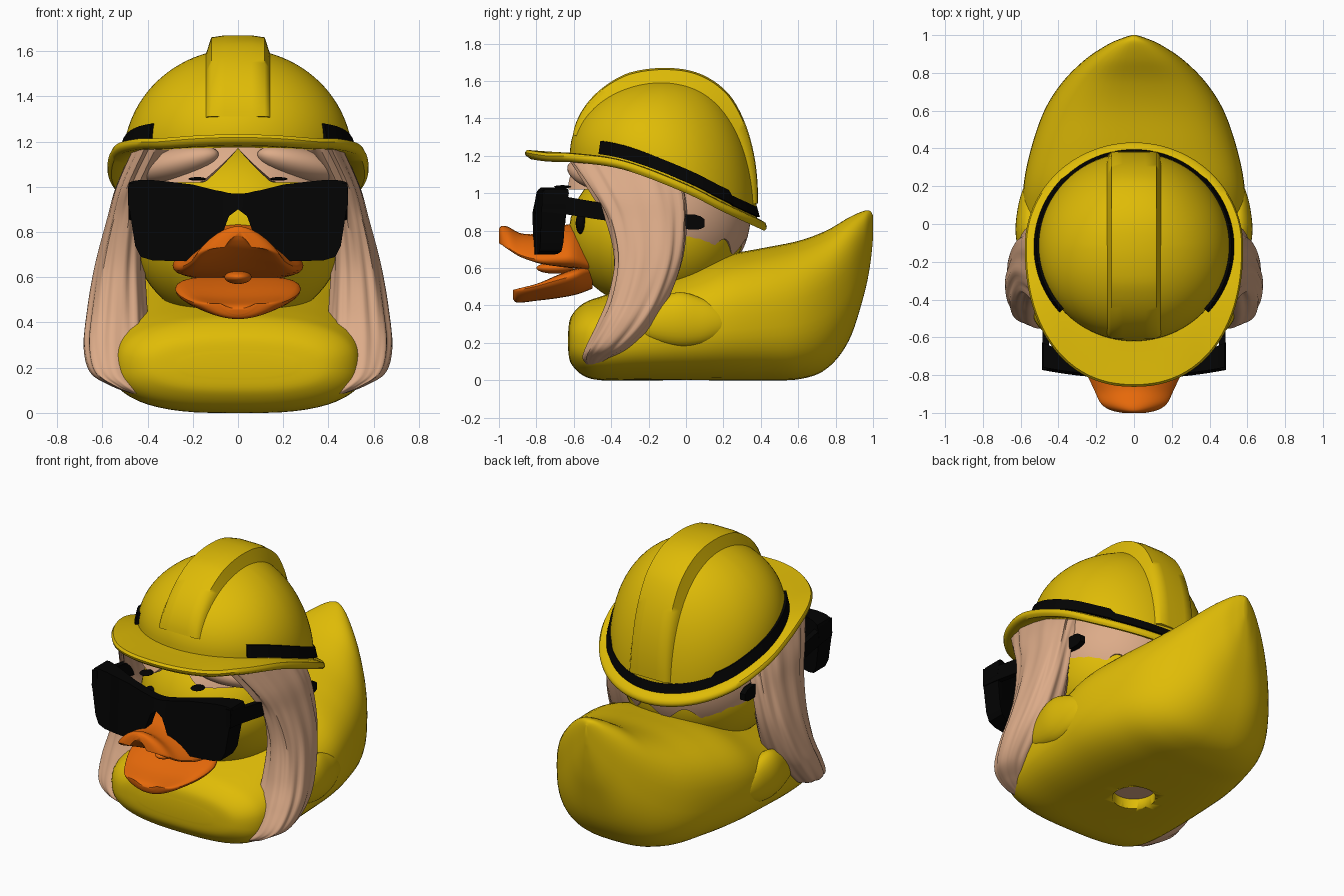
import bpy, bmesh, math
from math import sin, cos, pi, radians
from mathutils import Matrix

if "Cube" in bpy.data.objects:
    bpy.data.objects.remove(bpy.data.objects["Cube"])


def material(name, rgb):
    m = bpy.data.materials.new(name)
    m.diffuse_color = (*rgb, 1)
    m.use_nodes = True
    m.node_tree.nodes["Principled BSDF"].inputs["Base Color"].default_value = m.diffuse_color
    return m


YELLOW = material("yellow", (0.74, 0.50, 0.002))
SKIN = material("pale hair", (0.72, 0.41, 0.25))
ORANGE = material("orange", (0.79, 0.14, 0.003))
BLACK = material("black", (0.001, 0.001, 0.001))


def finish(name, bm, mat, angle=45):
    bmesh.ops.recalc_face_normals(bm, faces=bm.faces)
    me = bpy.data.meshes.new(name)
    bm.to_mesh(me)
    bm.free()
    me.materials.append(mat)
    for p in me.polygons:
        p.use_smooth = True
    me.set_sharp_from_angle(angle=radians(angle))
    ob = bpy.data.objects.new(name, me)
    bpy.context.collection.objects.link(ob)
    return ob


def loft(name, rings, mat, caps=(True, True), closed=True, angle=45):
    bm = bmesh.new()
    vs = [[bm.verts.new(p) for p in r] for r in rings]
    n = len(rings[0])
    for a, b in zip(vs, vs[1:]):
        for i in range(n if closed else n - 1):
            j = (i + 1) % n
            bm.faces.new((a[i], a[j], b[j], b[i]))
    if caps[0]:
        bm.faces.new(vs[0])
    if caps[1]:
        bm.faces.new(vs[-1])
    return finish(name, bm, mat, angle)


def dense(rows, n=6):
    """Catmull-Rom resampling of a few key sections."""
    out = []
    for i in range(len(rows) - 1):
        p = [rows[max(0, min(len(rows) - 1, i + k))] for k in (-1, 0, 1, 2)]
        for s in range(n):
            t = s / n
            out.append([0.5 * (2 * b + (c - a) * t + (2 * a - 5 * b + 4 * c - d) * t * t
                               + (3 * b - a - 3 * c + d) * t ** 3) for a, b, c, d in zip(*p)])
    return out + [list(rows[-1])]


def lookup(table, v):
    for (a, p), (b, q) in zip(table, table[1:]):
        if v <= b:
            return p + (q - p) * max(0, (v - a) / (b - a))
    return table[-1][1]


def spow(v, e):
    return math.copysign(abs(v) ** e, v)


def circle(n):
    return [2 * pi * i / n for i in range(n)]


def ball(name, loc, r, mat, seg=32, rot=None):
    bm = bmesh.new()
    bmesh.ops.create_uvsphere(bm, u_segments=seg, v_segments=seg * 2 // 3, radius=1)
    m = Matrix.Translation(loc) @ (rot or Matrix()) @ Matrix.Diagonal((*r, 1))
    bmesh.ops.transform(bm, matrix=m, verts=bm.verts)
    return finish(name, bm, mat)


def disc(name, r, z, depth, mat):
    bm = bmesh.new()
    bmesh.ops.create_cone(bm, cap_ends=True, segments=40, radius1=r, radius2=r, depth=depth,
                          matrix=Matrix.Translation((0, 0, z)))
    return finish(name, bm, mat)


# Body: sections along y (y, bottom, top, half width)
body_rows = [(-.63, .16, .26, .25), (-.615, .09, .34, .4), (-.55, .025, .41, .5), (-.45, 0, .45, .545),
             (-.25, 0, .51, .575), (0, 0, .59, .585), (.2, 0, .665, .585), (.4, 0, .705, .545),
             (.6, .005, .745, .475), (.75, .06, .80, .38), (.87, .21, .87, .26), (.95, .45, .905, .14),
             (.985, .62, .905, .06), (1.0, .76, .88, .012)]
rings = []
for y, b, t, w in dense(body_rows):
    c, h = (b + t) / 2, (t - b) / 2
    rings.append([(w * spow(cos(a), .82 if a < pi else .72), y,
                   max(0, c + h * spow(sin(a), .82 if a < pi else .72))) for a in circle(56)])
body = loft("body", rings, YELLOW)

# Round hole in the underside
cutter = disc("hole_cutter", .125, 0, .14, YELLOW)
cutter.hide_render = True
cutter.display_type = 'WIRE'
mod = body.modifiers.new("hole", 'BOOLEAN')
mod.operation, mod.object, mod.solver = 'DIFFERENCE', cutter, 'EXACT'
disc("hole_floor", .123, .066, .006, SKIN)

# Head, and hair cap with a pointed hairline at the front
ball("head", (0, -.16, .79), (.465, .465, .41), YELLOW, 48)


def hairline(a):
    d = abs(math.degrees(a))
    if d < 60:
        return max(1.02, 1.17 - .9 * .47 * sin(abs(a)))
    if d < 95:
        return .95
    return .715 + .04 * sin(a * 11)


rings = []
for j in range(24):
    ring = []
    for a in circle(180):
        z0 = hairline(a - pi)
        z = z0 + (1.335 - z0) * (j - 1) / 22 if j else z0
        r = math.sqrt(1 - ((z - .88) / .46) ** 2) * (.9 if j == 0 else 1)
        a -= pi
        ring.append((.475 * r * sin(a), -.165 - (.52 if cos(a) > 0 else .51) * r * cos(a), z))
    rings.append(ring)
loft("hair_cap", rings, SKIN, caps=(False, True))

# Hard hat: rim height follows y, dome rises from the rim
rim = dense([(-.9, 1.225), (-.75, 1.2), (-.6, 1.195), (-.33, 1.155), (0, 1.03), (.2, .93), (.45, .815)])
HY = -.12


def rim_ring(rx, rf, rb, dz):
    out = []
    for a in circle(96):
        e = .9 if cos(a) > 0 else 1
        y = HY - (rf if cos(a) > 0 else rb) * spow(cos(a), e)
        out.append((rx * spow(sin(a), e), y, lookup(rim, y) + dz))
    return out


def dome(a, phi, grow=0.0):
    k = max(cos(phi), 0) ** (.93 - .06 * cos(2 * a) + .14 * max(cos(a), 0) - .05 * max(-cos(a), 0))
    y0 = HY - .5 * cos(a)
    z0 = lookup(rim, y0) + .02
    return ((.51 + grow) * k * sin(a), HY - (.5 + grow) * k * cos(a),
            z0 + (1.61 + grow - z0) * sin(phi))


rings = [rim_ring(.45, .44, .44, .03), rim_ring(.5, .52, .49, -.025), rim_ring(.56, .71, .54, -.03),
         rim_ring(.575, .738, .55, -.015), rim_ring(.578, .742, .552, 0), rim_ring(.57, .73, .545, .016),
         rim_ring(.535, .56, .515, .02)]
for j in range(25):
    rings.append([dome(a, radians(j * 89.5 / 24)) for a in circle(96)])
loft("hard_hat", rings, YELLOW, caps=(False, True))

# Raised ridge over the hat, fading out at the front and the back
rings = []
for j in range(49):
    d = 14 + j * 160 / 48
    a, phi = (0, radians(d)) if d <= 90 else (pi, radians(180 - d))
    lift = .06 * min(1, max(0, (d - 14) / 55)) * min(1, (180 - d) / 55)
    rows = []
    for x, g in ((.16, -.07), (.138, -.01), (.118, lift * .85), (.06, lift)):
        _, y, z = dome(a, phi, g)
        rows.append((x, y, z))
    rings.append([(-x, y, z) for x, y, z in rows] + rows[::-1])
loft("hat_ridge", rings, YELLOW, angle=60)

# Black band round the sides and back of the hat
rings = []
for i in range(81):
    a = radians(48 + 264 * i / 80)
    back = cos(a) < -.72
    lo, hi, s = (.005, .06, 1.03) if back else (.01, .08, 1.04)
    x, y, z = dome(a, 0)
    rings.append([(x * k, HY + (y - HY) * k, z + h) for k, h in ((.92, lo), (s, lo), (s - .03, hi), (.88, hi))])
loft("hat_band", rings, BLACK)

# Beak: sections along y (y, top, bottom, half width), edges bend down or up
upper = [(-1.0, .81, .785, .06), (-.985, .825, .76, .125), (-.95, .82, .725, .175), (-.88, .785, .68, .21),
         (-.78, .785, .635, .255), (-.68, .82, .61, .285), (-.6, .83, .6, .28), (-.5, .76, .6, .2)]
lower = [(-.925, .46, .435, .08), (-.9, .48, .415, .165), (-.8, .51, .425, .23), (-.68, .565, .44, .275),
         (-.58, .6, .46, .26), (-.5, .6, .49, .15)]
for name, rows, bend, e in (("upper_beak", upper, -.065, 1.35), ("lower_beak", lower, .035, 1)):
    rings = []
    for y, t, b, w in dense(rows):
        rings.append([(w * cos(a), y, (t + b) / 2 + (t - b) / 2 * spow(sin(a), e if a < pi else 1)
                       + bend * cos(a) ** 2) for a in circle(32)])
    loft(name, rings, ORANGE)
ball("tongue", (0, -.7, .6), (.06, .1, .03), ORANGE)

# Sunglasses front: columns across x (x, bottom, top)
half = [(0, .90, .97), (.04, .87, .972), (.07, .79, .98), (.10, .71, .985), (.14, .68, .995), (.2, .672, 1.01),
        (.3, .672, 1.022), (.38, .675, 1.03), (.43, .69, 1.03), (.455, .74, 1.028), (.48, .9, 1.02), (.486, .92, 1.0)]
rings = []
for x, b, t in [(-x, b, t) for x, b, t in half[:0:-1]] + half:
    y = -.82 + .2 * x * x
    d = .06 + .25 * max(0, abs(x) - .2)
    rings.append([(x, y, b), (x, y + .015, t), (x, y + .015 + d, t), (x, y + d, b)])
loft("sunglasses_front", rings, BLACK, angle=30)

# Long hair locks: horizontal sections (z, y front, y back, x inner, x outer)
lock = [(1.18, -.62, -.05, .28, .46), (1.0, -.5, -.01, .37, .54), (.85, -.42, 0, .41, .58),
        (.65, -.38, -.02, .415, .63), (.45, -.41, -.09, .405, .665), (.3, -.47, -.18, .40, .68),
        (.18, -.53, -.30, .415, .65), (.12, -.55, -.40, .42, .56), (.085, -.53, -.46, .42, .47)]
arm = [(-.77, .90, 1.015), (-.66, .89, .985), (-.4, .85, .94), (-.1, .82, .89), (.05, .805, .885), (.1, .82, .86)]
for s, side in ((1, "right"), (-1, "left")):
    rings = []
    for z, y0, y1, x0, x1 in dense(lock, 8):
        ring = []
        for a in circle(72):
            g = 1 + .035 * cos(9 * a + 3 * z) + .02 * cos(16 * a - 5 * z)
            ring.append((s * ((x0 + x1) / 2 + (x1 - x0) / 2 * g * spow(cos(a), .85)),
                         (y0 + y1) / 2 + (y1 - y0) / 2 * g * spow(sin(a), .85), z))
        rings.append(ring)
    loft(side + "_hair_lock", rings, SKIN)
    # Fringe swept from the parting to the temple
    ball(side + "_fringe", (s * .28, -.5, 1.1), (.22, .1, .07), SKIN, 32,
         Matrix.Rotation(s * .5, 4, 'Z') @ Matrix.Rotation(s * .22, 4, 'Y'))
    # Glasses arm
    rings = [[(s * .45, y, b), (s * .485, y, b), (s * .485, y, t), (s * .45, y, t)] for y, b, t in dense(arm, 3)]
    loft(side + "_glasses_arm", rings, BLACK)
    # Eye and brow
    ball(side + "_eye", (s * .22, -.56, .84), (.05, .03, .06), BLACK, 20)
    ball(side + "_brow", (s * .18, -.66, 1.035), (.04, .045, .008), BLACK, 16)
    # Wing
    rings = [[(s * (.55 + .53 * w * cos(a)), y, z + w * sin(a)) for a in circle(28)]
             for y, z, w in dense([(-.28, .3, .02), (-.2, .31, .09), (-.05, .325, .145), (.08, .315, .125),
                                   (.18, .31, .075), (.24, .30, .012)])]
    loft(side + "_wing", rings, YELLOW)
